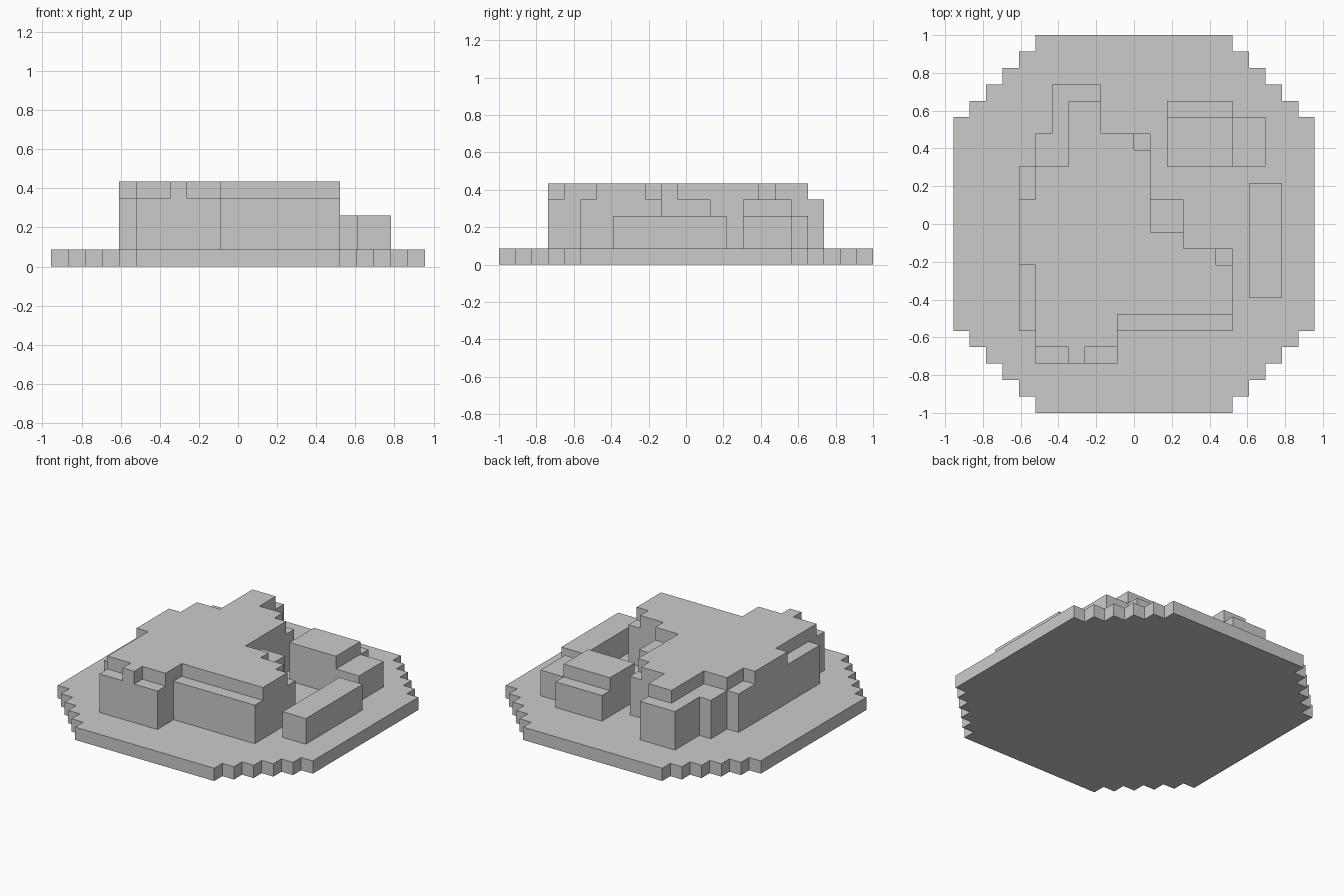
import bpy, bmesh

if "Cube" in bpy.data.objects:
    bpy.data.objects.remove(bpy.data.objects["Cube"])

U = 2 / 23  # size of one block


def prism(name, outline, bottom, top):
    """Extrude a counter-clockwise outline, all measured in blocks."""
    bm = bmesh.new()
    base = bm.faces.new([bm.verts.new((x * U, y * U, bottom * U)) for x, y in outline])
    ext = bmesh.ops.extrude_face_region(bm, geom=[base], use_keep_orig=True)
    verts = [g for g in ext["geom"] if isinstance(g, bmesh.types.BMVert)]
    bmesh.ops.translate(bm, verts=verts, vec=(0, 0, (top - bottom) * U))
    bmesh.ops.recalc_face_normals(bm, faces=bm.faces[:])
    mesh = bpy.data.meshes.new(name)
    bm.to_mesh(mesh)
    bm.free()
    obj = bpy.data.objects.new(name, mesh)
    bpy.context.collection.objects.link(obj)
    return obj


def rect(x0, y0, x1, y1):
    return [(x0, y0), (x1, y0), (x1, y1), (x0, y1)]


# Base plate: one stepped corner mirrored into four
corner = [(11, 6.5)]
for i in range(5):
    corner += [(10 - i, 6.5 + i), (10 - i, 7.5 + i)]
corner += [(6, 10.5), (6, 11.5)] if corner[-1] != (6, 11.5) else []
outline = corner + [(-x, y) for x, y in reversed(corner)]
outline += [(-x, -y) for x, y in outline]
prism("base_plate", outline, 0, 1)

# Large mound: full footprint up to the ledges
prism("mound_body", [
    (-6, -8.5), (-1, -8.5), (-1, -6.5), (6, -6.5), (6, -1.5), (3, -1.5),
    (3, 1.5), (1, 1.5), (1, 5.5), (-2, 5.5), (-2, 8.5), (-5, 8.5),
    (-5, 5.5), (-6, 5.5), (-6, 3.5), (-7, 3.5), (-7, -6.5), (-6, -6.5)], 1, 4)

# Top layer of the mound, set back to leave the ledges
prism("mound_top", [
    (-6, -7.5), (-4, -7.5), (-4, -8.5), (-3, -8.5), (-3, -7.5), (-1, -7.5),
    (-1, -5.5), (6, -5.5), (6, -2.5), (5, -2.5), (5, -1.5), (3, -1.5),
    (3, -0.5), (1, -0.5), (1, 4.5), (0, 4.5), (0, 5.5), (-2, 5.5),
    (-2, 7.5), (-4, 7.5), (-4, 3.5), (-6, 3.5), (-6, 1.5), (-7, 1.5),
    (-7, -2.5), (-6, -2.5)], 4, 5)

# Smaller stepped mound at the back right
prism("small_mound_body", [
    (2, 3.5), (8, 3.5), (8, 6.5), (6, 6.5), (6, 7.5), (2, 7.5)], 1, 3)
prism("small_mound_top", rect(2, 3.5, 6, 6.5), 3, 4)

# Low bar along the right side
prism("side_bar", rect(7, -4.5, 9, 2.5), 1, 3)
